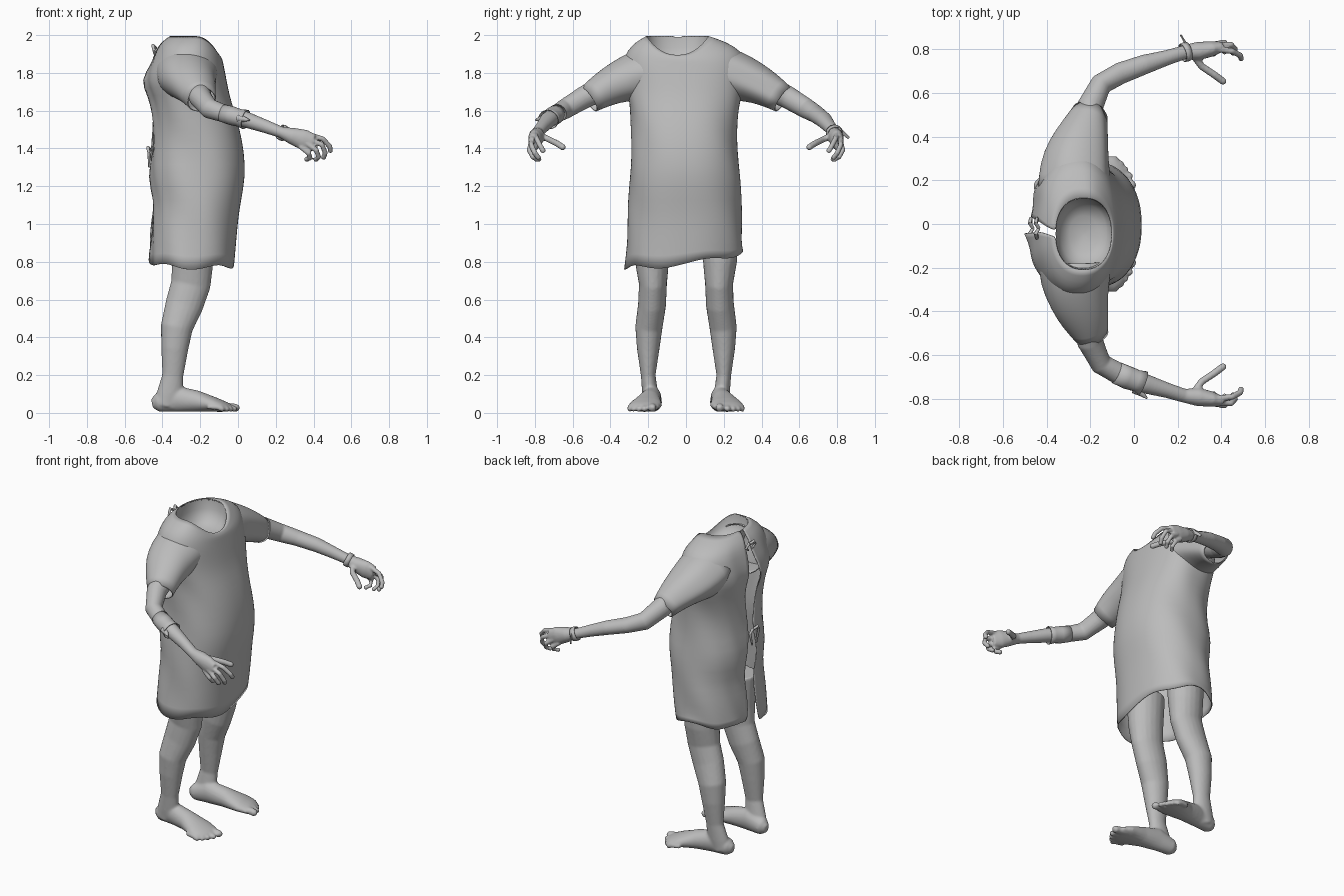
import bpy, bmesh, math
from mathutils import Vector

if "Cube" in bpy.data.objects:
    bpy.data.objects.remove(bpy.data.objects["Cube"])

grey = bpy.data.materials.new("plain grey")
grey.diffuse_color = (0.5, 0.5, 0.5, 1)
grey.use_nodes = True
grey.node_tree.nodes["Principled BSDF"].inputs["Base Color"].default_value = grey.diffuse_color


def finish(name, bm, angle=50):
    bmesh.ops.recalc_face_normals(bm, faces=bm.faces)
    me = bpy.data.meshes.new(name)
    bm.to_mesh(me)
    bm.free()
    ob = bpy.data.objects.new(name, me)
    bpy.context.collection.objects.link(ob)
    me.materials.append(grey)
    bpy.ops.object.select_all(action='DESELECT')
    ob.select_set(True)
    bpy.context.view_layer.objects.active = ob
    bpy.ops.object.shade_smooth_by_angle(angle=math.radians(angle))
    return ob


def bridge(bm, rings, closed=True):
    n = len(rings[0])
    for a, b in zip(rings, rings[1:]):
        for i in range(n if closed else n - 1):
            j = (i + 1) % n
            bm.faces.new((a[i], a[j], b[j], b[i]))


def tube(bm, secs, ref=(0, 0, 1), s=1, n=20, cap=True):
    """Sweep ellipses along points (x, y, z, side radius, up radius); s=-1 mirrors in y."""
    pts = [Vector((q[0], q[1] * s, q[2])) for q in secs]
    rings = []
    for i, q in enumerate(secs):
        d = (pts[min(i + 1, len(pts) - 1)] - pts[max(i - 1, 0)]).normalized()
        side = d.cross(Vector(ref)).normalized()
        up = side.cross(d)
        rings.append([bm.verts.new(pts[i] + side * q[3] * math.cos(a) + up * q[-1] * math.sin(a))
                      for a in (2 * math.pi * k / n for k in range(n))])
    bridge(bm, rings)
    if cap:
        bm.faces.new(rings[0])
        bm.faces.new(rings[-1])


def digit(bm, path, r, s):
    # finger or toe with a rounded tip
    p = [Vector(q) for q in path]
    tip = p[-1] + (p[-1] - p[-2]).normalized() * r * 0.6
    tube(bm, [(*q, r) for q in p] + [(*tip, r * 0.55)], ref=(0.1, 0.9, 0.42), s=s, n=10)


def flesh(ob, voxel):
    # fuse the overlapping pieces into one skin
    m = ob.modifiers.new("fuse", 'REMESH')
    m.mode, m.voxel_size, m.use_smooth_shade = 'VOXEL', voxel, True
    m = ob.modifiers.new("relax", 'SMOOTH')
    m.factor, m.iterations = 0.5, 4


LEG = [(-.24, .18, 1.0, .10, .12), (-.24, .18, .8, .09, .11), (-.25, .175, .68, .074, .105),
       (-.285, .18, .57, .074, .10), (-.325, .197, .45, .072, .085), (-.335, .20, .34, .06, .072),
       (-.345, .20, .2, .039, .056), (-.36, .19, .1, .042, .07), (-.38, .18, .04, .045, .065)]
FOOT = [(-.455, .17, .05, .02, .025), (-.425, .172, .055, .045, .05), (-.33, .18, .075, .05, .07),
        (-.22, .195, .062, .062, .057), (-.12, .213, .043, .088, .038),
        (-.07, .225, .032, .085, .027), (-.045, .235, .026, .06, .018)]
TOES = [(-.005, .178, .022), (-.015, .22, .016), (-.035, .25, .015), (-.055, .277, .014), (-.08, .298, .014)]
ARM = [(-.21, .42, 1.73, .065, .065), (-.2, .54, 1.67, .06, .06), (-.15, .64, 1.61, .05, .054),
       (-.06, .69, 1.58, .05, .046), (.05, .73, 1.55, .045, .042), (.15, .76, 1.515, .035, .035),
       (.23, .785, 1.485, .032, .03), (.29, .79, 1.465, .042, .045), (.35, .80, 1.445, .036, .055),
       (.40, .81, 1.43, .024, .045)]
FINGERS = [
    [(.37, .80, 1.475), (.45, .79, 1.45), (.486, .77, 1.41), (.49, .755, 1.385)],
    [(.37, .815, 1.45), (.445, .82, 1.42), (.462, .80, 1.375), (.452, .78, 1.35)],
    [(.36, .82, 1.43), (.415, .83, 1.39), (.427, .81, 1.355), (.412, .785, 1.34)],
    [(.33, .815, 1.41), (.375, .82, 1.375), (.38, .80, 1.35), (.362, .775, 1.342)],
    [(.27, .775, 1.47), (.31, .72, 1.445), (.37, .68, 1.425), (.41, .65, 1.405)]]
SLEEVE = [(-.27, .16, 1.80, .17, .15), (-.27, .26, 1.785, .16, .135), (-.25, .35, 1.755, .14, .112),
          (-.22, .44, 1.71, .107, .092), (-.197, .515, 1.66, .078, .076)]

for s, side in ((1, "left"), (-1, "right")):
    # leg, foot and toes
    bm = bmesh.new()
    tube(bm, LEG, ref=(1, 0, 0), s=s)
    tube(bm, FOOT, s=s)
    for x, y, r in TOES:
        digit(bm, [(x - .08, y - .01, .032), (x - .03, y, .03), (x, y, r + .004)], r, s)
    flesh(finish(side + " leg", bm), .008)

    # arm, palm and fingers
    bm = bmesh.new()
    tube(bm, ARM, s=s)
    for i, f in enumerate(FINGERS):
        digit(bm, f, .017 if i == 4 else .0145, s)
    flesh(finish(side + " arm", bm), .006)

    # short sleeve, open at the cuff
    bm = bmesh.new()
    tube(bm, SLEEVE, s=s, n=28, cap=False)
    for v in bm.verts:
        v.co.x += .006 * math.sin(v.co.z * 45 + v.co.y * 20)
    ob = finish(side + " sleeve", bm)
    ob.modifiers.new("round", 'SUBSURF').levels = 1
    ob.modifiers.new("cloth", 'SOLIDIFY').thickness = .006

# gown levels: z, back x, front x, right y, left y, front dip
GOWN = [(.81, -.47, -.02, -.325, .30, .02), (.90, -.465, -.01, -.315, .298, 0),
        (1.02, -.455, .0, -.308, .298, 0), (1.12, -.445, .015, -.303, .29, 0),
        (1.25, -.475, .04, -.30, .292, 0), (1.38, -.455, .033, -.287, .272, 0),
        (1.50, -.45, .01, -.288, .265, 0), (1.60, -.455, -.02, -.297, .278, 0),
        (1.68, -.46, -.045, -.31, .30, 0), (1.76, -.48, -.06, -.33, .32, 0),
        (1.85, -.455, -.072, -.335, .32, .03), (1.92, -.435, -.08, -.31, .29, .06),
        (1.965, -.405, -.085, -.265, .21, .085), (1.995, -.36, -.10, -.21, .12, .10)]


def gown_point(level, a):
    z, x0, x1, y0, y1, dip = level
    c, sn = math.cos(a), math.sin(a)
    p = 2 / 2.3
    x = (x0 + x1) / 2 + (x1 - x0) / 2 * math.copysign(abs(c) ** p, c)
    y = (y0 + y1) / 2 + (y1 - y0) / 2 * math.copysign(abs(sn) ** p, sn)
    z -= dip * max(0, c) ** 2
    if level is GOWN[0]:
        z += .12 * y + .012 * math.sin(a * 5)
    return Vector((x, y, z))


# open-backed gown: strip running from the right flap round the front to the left flap
bm = bmesh.new()
rings = []
N = 56
for level in GOWN:
    z = level[0]
    gap = .05 + .07 * max(0, min(1, (1.95 - z) * 3)) - .05 * math.exp(-((z - 1.38) / .06) ** 2)
    ring = []
    for k in range(N + 1):
        a = -math.pi + gap + (2 * math.pi - 2 * gap) * k / N
        v = gown_point(level, a)
        back = max(0, -math.cos(a)) ** 6
        loose = min(1, max(0, (1.96 - z) * 6))
        v.x += back * loose * .010 * math.sin(k * 1.3 + z * 14)
        v.x -= .035 * math.exp(-((z - 1.76) / .07) ** 2) * math.exp(-k / 4)
        v.y += .006 * loose * abs(math.sin(a)) * math.sin(z * 17 + a * 5)
        ring.append(bm.verts.new(v))
    rings.append(ring)
bridge(bm, rings, closed=False)
ob = finish("gown", bm)
ob.modifiers.new("round", 'SUBSURF').levels = 1
ob.modifiers.new("cloth", 'SOLIDIFY').thickness = .006

# hollow dish below the neckline
bm = bmesh.new()
mid = Vector((-.23, -.045, 1.84))
rings = []
for f, t in ((.985, .04), (.95, .4), (.8, .75), (.5, .95), (.05, 1)):
    ring = []
    for k in range(40):
        e = gown_point(GOWN[-1], 2 * math.pi * k / 40)
        v = mid + (e - mid) * f
        v.z = e.z + (mid.z - e.z) * t
        ring.append(bm.verts.new(v))
    rings.append(ring)
bridge(bm, rings)
bm.faces.new(rings[-1])
finish("neck hollow", bm)

# back ties with loose ends
for name, z, drop in (("waist tie", 1.39, .09), ("neck tie", 1.93, .03)):
    bm = bmesh.new()
    x = -.462 if z < 1.5 else -.435
    for s in (1, -1):
        tube(bm, [(x, -.02, z, .008), (x - .015, -.02 + .025 * s, z + .015, .009),
                  (x - .01, -.02 + .045 * s, z - .01, .008),
                  (x - .008, -.02 + .02 * s, z - drop, .005)], ref=(1, 0, .1), n=8)
    finish(name, bm)

# flared dressing on the right forearm
bm = bmesh.new()
tube(bm, [(-.08, .68, 1.587, .051, .048), (-.03, .702, 1.572, .053, .05),
          (.01, .716, 1.561, .05, .047), (.04, .728, 1.553, .058, .053)], s=-1, cap=False)
tube(bm, [(.0, .755, 1.56, .02, .02), (.035, .775, 1.555, .014, .014), (.06, .797, 1.55, .004, .004)], s=-1, n=8)
finish("arm dressing", bm).modifiers.new("cloth", 'SOLIDIFY').thickness = .004

# wrist band with a loose end on the left arm
bm = bmesh.new()
tube(bm, [(.222, .782, 1.489, .043, .041), (.235, .786, 1.483, .045, .043),
          (.25, .79, 1.477, .043, .041)], cap=False)
tube(bm, [(.24, .82, 1.495, .006, .01), (.228, .84, 1.475, .005, .01),
          (.215, .862, 1.455, .004, .008)], n=8)
finish("wrist band", bm).modifiers.new("cloth", 'SOLIDIFY').thickness = .004
